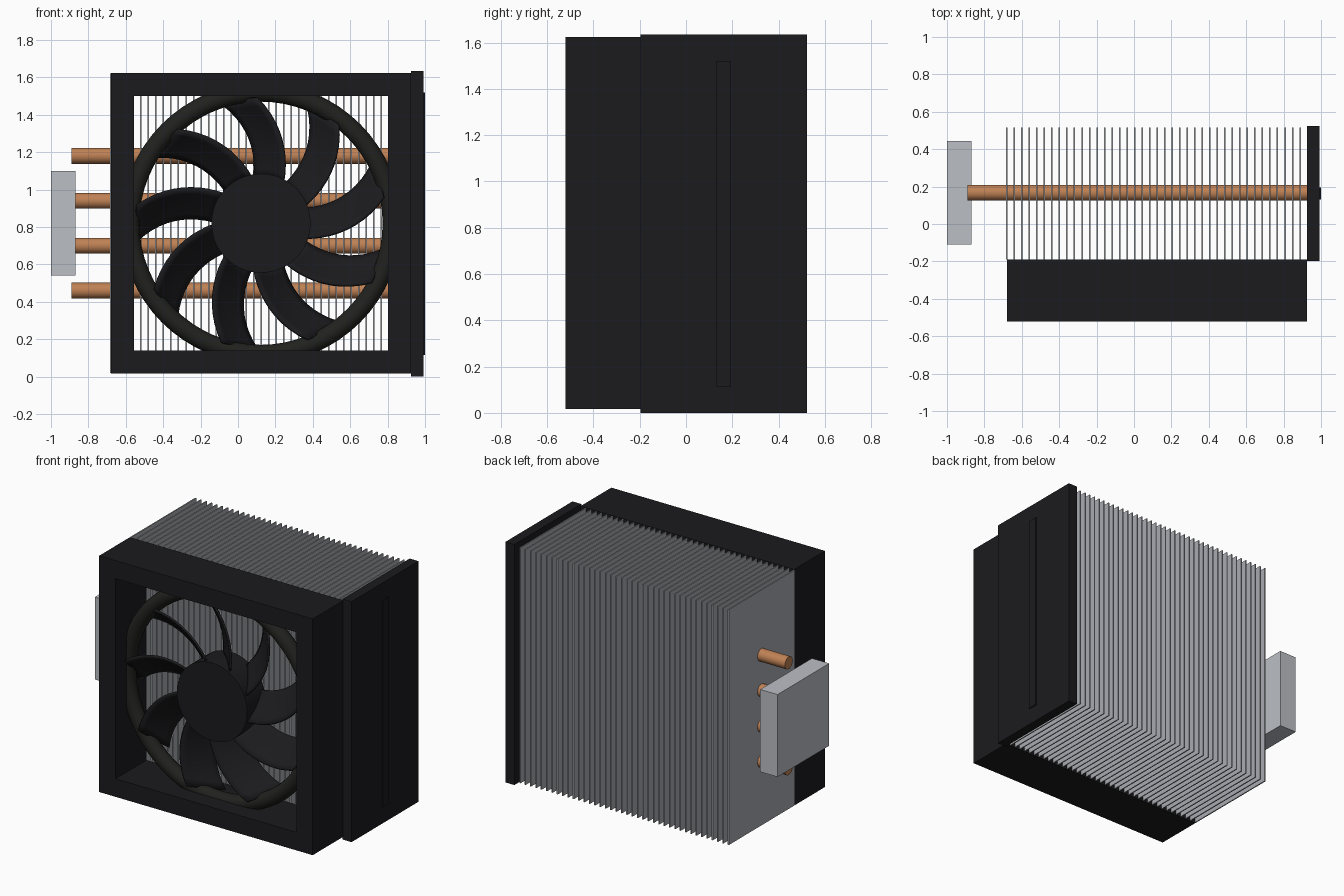
import bpy, bmesh, math
from mathutils import Vector

if "Cube" in bpy.data.objects:
    bpy.data.objects.remove(bpy.data.objects["Cube"])


def material(name, rgb):
    m = bpy.data.materials.new(name)
    m.diffuse_color = (*rgb, 1)
    m.use_nodes = True
    m.node_tree.nodes["Principled BSDF"].inputs["Base Color"].default_value = m.diffuse_color
    return m


black = material("black_plastic", (0.011, 0.011, 0.013))
rubber = material("ring_black", (0.015, 0.015, 0.013))
copper = material("copper", (0.52, 0.22, 0.09))
steel = material("fin_metal", (0.40, 0.41, 0.44))
base_metal = material("base_metal", (0.50, 0.52, 0.56))

FAN = Vector((0.123, -0.355, 0.82))     # fan centre


def finish(name, mat, smooth=False):
    o = bpy.context.object
    o.name = name
    o.data.materials.append(mat)
    if smooth:
        bpy.ops.object.shade_smooth_by_angle(angle=math.radians(40))
    return o


def box(name, x, y, z, mat):
    bpy.ops.mesh.primitive_cube_add(size=1)
    o = finish(name, mat)
    for v in o.data.vertices:
        v.co = [(r[0] + r[1]) / 2 + c * (r[1] - r[0]) for r, c in zip((x, y, z), v.co)]
    return o


def mesh_object(name, bm, mat):
    bmesh.ops.recalc_face_normals(bm, faces=bm.faces)
    me = bpy.data.meshes.new(name)
    bm.to_mesh(me)
    bm.free()
    o = bpy.data.objects.new(name, me)
    bpy.context.collection.objects.link(o)
    me.materials.append(mat)
    return o


# Square fan frame with a square opening
bm = bmesh.new()
loops = []
for half, y in ((0.803, -0.52), (0.68, -0.52), (0.68, -0.19), (0.803, -0.19)):
    loops.append([bm.verts.new((FAN.x + sx * half, y, FAN.z + sz * half))
                  for sx, sz in ((-1, -1), (1, -1), (1, 1), (-1, 1))])
for i in range(4):
    a, b = loops[i], loops[(i + 1) % 4]
    for j in range(4):
        k = (j + 1) % 4
        bm.faces.new((a[j], a[k], b[k], b[j]))
mesh_object("fan_frame", bm, black)

# Round shroud ring inside the frame
bpy.ops.mesh.primitive_torus_add(major_radius=0.70, minor_radius=0.05, major_segments=64,
                                 minor_segments=16, location=FAN, rotation=(math.pi / 2, 0, 0))
finish("shroud_ring", rubber, True)

# Fan hub
bpy.ops.mesh.primitive_cylinder_add(vertices=48, radius=0.265, depth=0.2, location=FAN,
                                    rotation=(math.pi / 2, 0, 0))
finish("fan_hub", black, True)

# Nine swept, pitched blades
NR, NC = 10, 6
for n in range(9):
    bm = bmesh.new()
    grid = []
    for i in range(NR + 1):
        t = i / NR
        r = 0.25 + 0.42 * t
        centre = math.radians(40 * n + 20 * t ** 1.5)
        chord = 0.16 + 0.03 * t
        row = []
        for j in range(NC + 1):
            s = j / NC - 0.5
            a = centre + s * chord / r
            y = 0.16 * s + 0.02 * (0.25 - s * s)
            row.append(bm.verts.new(FAN + Vector((r * math.cos(a), y, r * math.sin(a)))))
        grid.append(row)
    for i in range(NR):
        for j in range(NC):
            bm.faces.new((grid[i][j], grid[i + 1][j], grid[i + 1][j + 1], grid[i][j + 1]))
    blade = mesh_object(f"fan_blade_{n + 1}", bm, black)
    mod = blade.modifiers.new("thickness", "SOLIDIFY")
    mod.thickness = 0.014
    mod.offset = 0
    for p in blade.data.polygons:
        p.use_smooth = True
    blade.data.set_sharp_from_angle(angle=math.radians(40))
    mod.use_rim = True

# Stack of cooling fins
for i in range(40):
    x = -0.68 + i * 0.0402
    box(f"fin_{i + 1}", (x - 0.004, x + 0.004), (-0.19, 0.517), (0.02, 1.62), steel)

# Heat pipes
for i in range(4):
    bpy.ops.mesh.primitive_cylinder_add(vertices=24, radius=0.042, depth=1.83,
                                        location=(0.025, 0.167, 0.46 + 0.24 * i),
                                        rotation=(0, math.pi / 2, 0))
    finish(f"heat_pipe_{i + 1}", copper, True)

# Contact base, cover plate and raised strip on the plate
box("contact_base", (-1.0, -0.87), (-0.11, 0.445), (0.54, 1.10), base_metal)
box("cover_plate", (0.925, 0.992), (-0.197, 0.523), (0.0, 1.635), black)
box("cover_strip", (0.98, 1.0), (0.13, 0.195), (0.115, 1.52), black)
